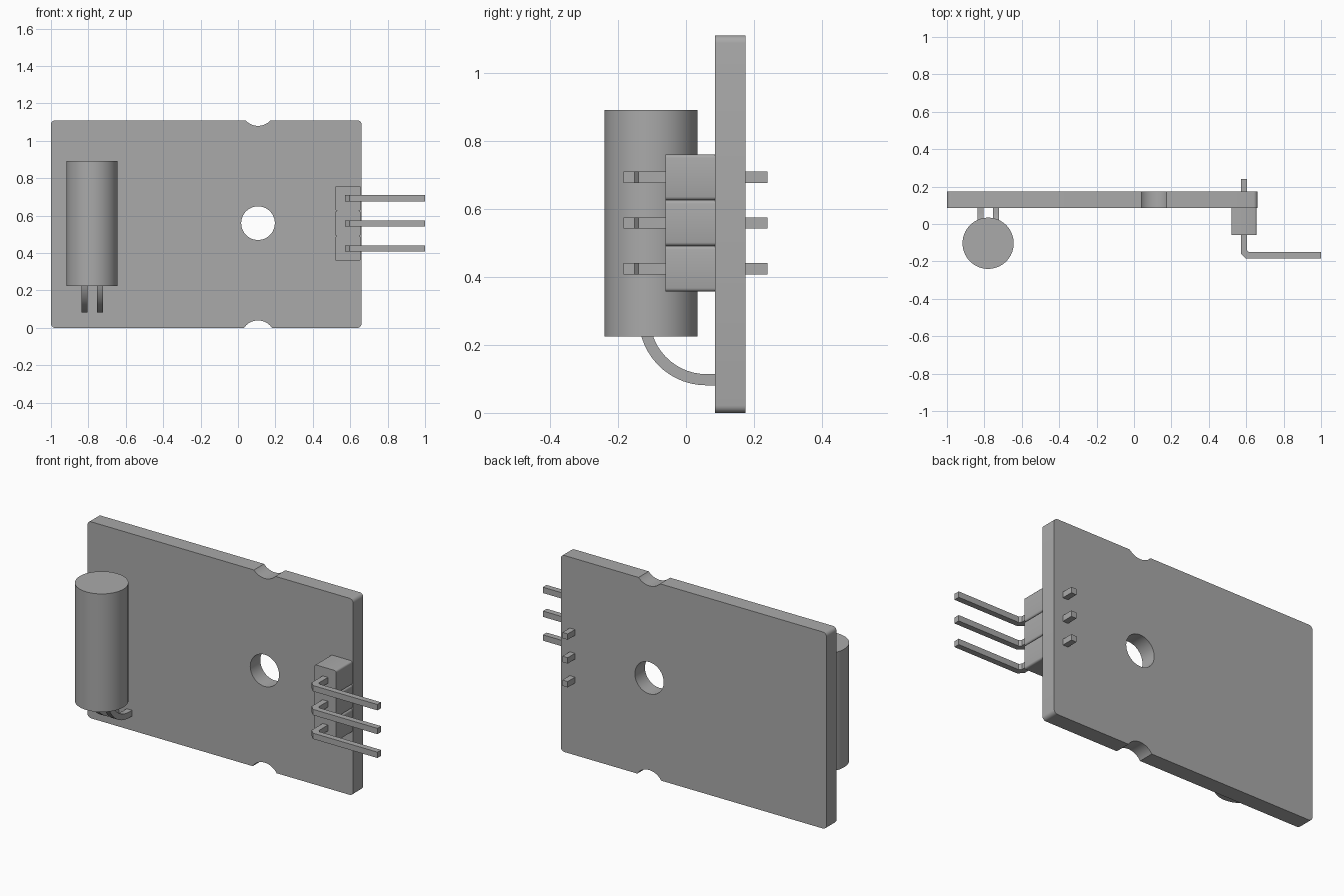
import bpy, bmesh, math
from mathutils import Vector

cube = bpy.data.objects.get("Cube")
if cube:
    bpy.data.objects.remove(cube, do_unlink=True)

GREY = (0.4, 0.4, 0.4, 1)
grey = bpy.data.materials.new("plain grey")
grey.use_nodes = True
grey.diffuse_color = GREY
grey.node_tree.nodes["Principled BSDF"].inputs["Base Color"].default_value = GREY


def prism(name, points, direction):
    """Extrude a closed planar outline along a direction."""
    bm = bmesh.new()
    face = bm.faces.new([bm.verts.new(p) for p in points])
    new = bmesh.ops.extrude_face_region(bm, geom=[face], use_keep_orig=True)["geom"]
    bmesh.ops.translate(bm, vec=Vector(direction),
                        verts=[g for g in new if isinstance(g, bmesh.types.BMVert)])
    bmesh.ops.recalc_face_normals(bm, faces=bm.faces)
    mesh = bpy.data.meshes.new(name)
    bm.to_mesh(mesh)
    bm.free()
    mesh.materials.append(grey)
    obj = bpy.data.objects.new(name, mesh)
    bpy.context.collection.objects.link(obj)
    return obj


def arc(cx, cz, r, start, end, steps):
    angles = [math.radians(start + (end - start) * i / steps) for i in range(steps + 1)]
    return [(cx + r * math.cos(a), cz + r * math.sin(a)) for a in angles]


def rounded_rect(x0, x1, z0, z1, r, steps):
    return (arc(x1 - r, z1 - r, r, 0, 90, steps) + arc(x0 + r, z1 - r, r, 90, 180, steps)
            + arc(x0 + r, z0 + r, r, 180, 270, steps) + arc(x1 - r, z0 + r, r, 270, 360, steps))


def plate(name, outline, y0, y1):
    """Extrude an x-z outline from y0 to y1."""
    return prism(name, [(x, y0, z) for x, z in outline], (0, y1 - y0, 0))


def smooth(obj):
    bpy.ops.object.select_all(action='DESELECT')
    obj.select_set(True)
    bpy.context.view_layer.objects.active = obj
    bpy.ops.object.shade_smooth_by_angle(angle=math.radians(35))


# Circuit board with mounting hole and edge notches
FRONT, BACK = 0.085, 0.175
board = plate("circuit_board", rounded_rect(-1, 0.66, 0, 1.11, 0.022, 5), FRONT, BACK)
for label, z in (("hole", 0.56), ("top_notch", 1.17), ("bottom_notch", -0.05)):
    cutter = plate(label + "_cutter", arc(0.107, z, 0.09, 0, 352.5, 47), 0, 0.3)
    cutter.hide_render = True
    bpy.context.view_layer.objects.active = board
    cut = board.modifiers.new(label, 'BOOLEAN')
    cut.operation, cut.solver, cut.object = 'DIFFERENCE', 'EXACT', cutter
    bpy.ops.object.modifier_apply(modifier=cut.name)
    bpy.data.objects.remove(cutter, do_unlink=True)
smooth(board)

# Cylindrical sensor can
can = prism("sensor_can", [(x, y, 0.224) for x, y in arc(-0.78, -0.103, 0.137, 0, 354.375, 63)],
            (0, 0, 0.667))
smooth(can)

# Two bent leads from the can to the board
outer = arc(0.06, 0.28, 0.199, 190, 270, 12) + [(0.1, 0.081)]
inner = [(0.1, 0.114)] + arc(0.06, 0.28, 0.166, 270, 190, 12)
for side, x in (("right", -0.82), ("left", -0.738)):
    lead = prism(side + "_lead", [(x - 0.0165, y, z) for y, z in outer + inner], (0.033, 0, 0))
    smooth(lead)

# Header blocks with angled pins
W = 0.033
pin_outline = [(0.571, 0.24), (0.571, -0.158), (0.597, -0.184), (1, -0.184),
               (1, -0.151), (0.615, -0.151), (0.604, -0.14), (0.604, 0.24)]
for i, label in enumerate(("lower", "middle", "upper")):
    z = 0.424 + i * 0.1345
    block = plate(label + "_header_block",
                  rounded_rect(0.52, 0.655, z - 0.067, z + 0.067, 0.01, 3), -0.06, FRONT)
    smooth(block)
    prism(label + "_pin", [(x, y, z - W / 2) for x, y in pin_outline], (0, 0, W))
